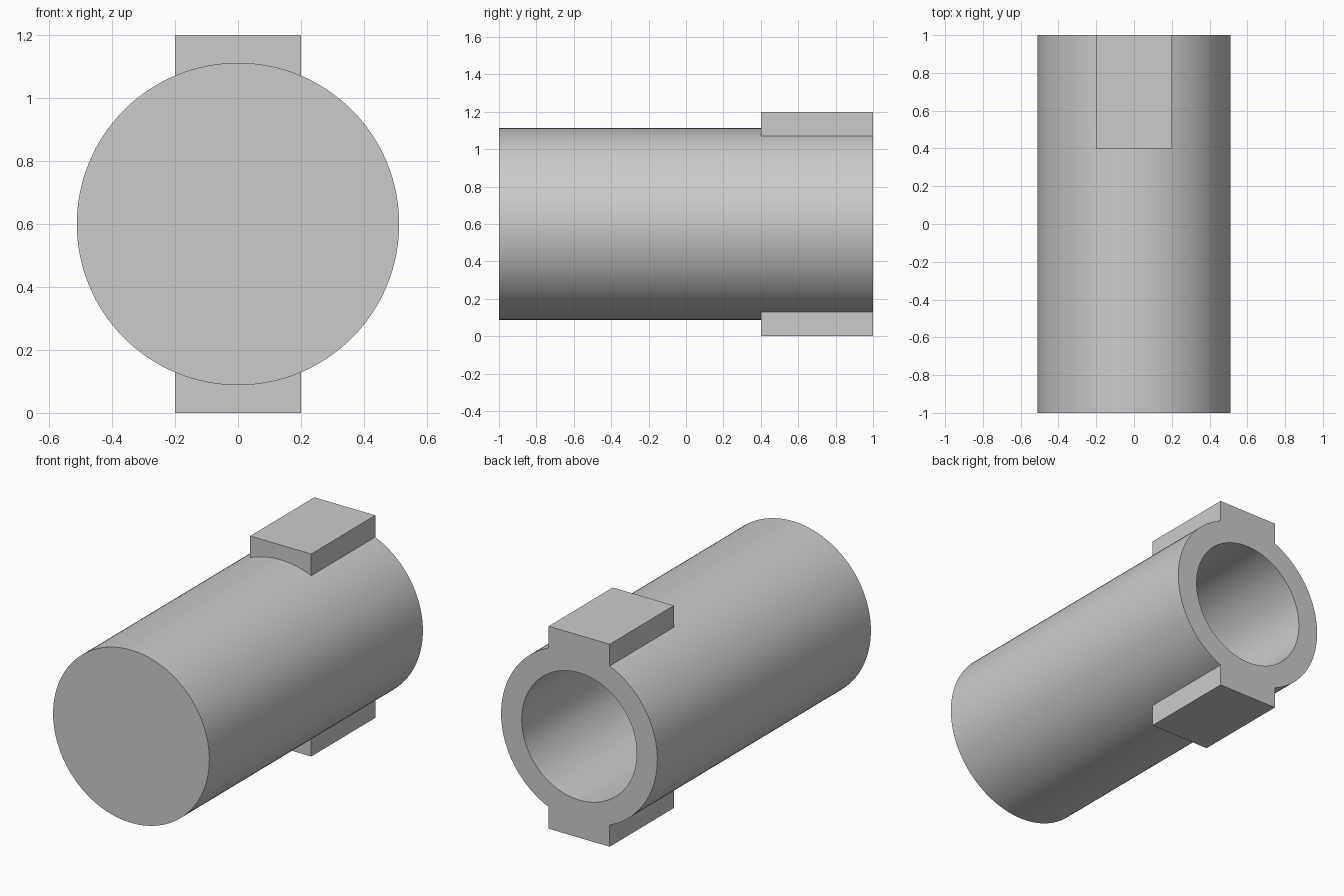
import bpy
from math import radians

cube = bpy.data.objects.get("Cube")
if cube:
    bpy.data.objects.remove(cube, do_unlink=True)

RADIUS, BORE, AXIS_Z = 0.512, 0.377, 0.6
FLOOR_Y = -0.86          # inner end of the blind bore

grey = bpy.data.materials.new("light grey")
grey.use_nodes = True
colour = (0.6, 0.6, 0.6, 1)
grey.diffuse_color = colour
grey.node_tree.nodes["Principled BSDF"].inputs["Base Color"].default_value = colour


def cylinder(name, radius, y0, y1):
    bpy.ops.mesh.primitive_cylinder_add(
        vertices=128, radius=radius, depth=y1 - y0,
        location=(0, (y0 + y1) / 2, AXIS_Z), rotation=(radians(90), 0, 0))
    obj = bpy.context.object
    obj.name = name
    obj.data.materials.append(grey)
    return obj


def box(name, size, location):
    bpy.ops.mesh.primitive_cube_add(size=1, location=location)
    obj = bpy.context.object
    obj.name = name
    obj.scale = size
    bpy.ops.object.transform_apply(location=False, rotation=False, scale=True)
    obj.data.materials.append(grey)
    return obj


def combine(target, tool, operation):
    mod = target.modifiers.new(operation.title(), 'BOOLEAN')
    mod.operation, mod.object, mod.solver = operation, tool, 'EXACT'
    bpy.ops.object.select_all(action='DESELECT')
    target.select_set(True)
    bpy.context.view_layer.objects.active = target
    bpy.ops.object.modifier_apply(modifier=mod.name)
    bpy.data.objects.remove(tool, do_unlink=True)


# Closed round body
body = cylinder("sleeve_body", RADIUS, -1, 1)

# Upper and lower lugs, flush with the open end
lugs = box("lugs", (0.4, 0.6, 1.2), (0, 0.7, AXIS_Z))
combine(body, lugs, 'UNION')

# Blind bore from the back
bore = cylinder("bore", BORE, FLOOR_Y, 1.2)
combine(body, bore, 'DIFFERENCE')

# Smooth round walls, crisp edges
bpy.ops.object.shade_smooth_by_angle(angle=radians(20))
